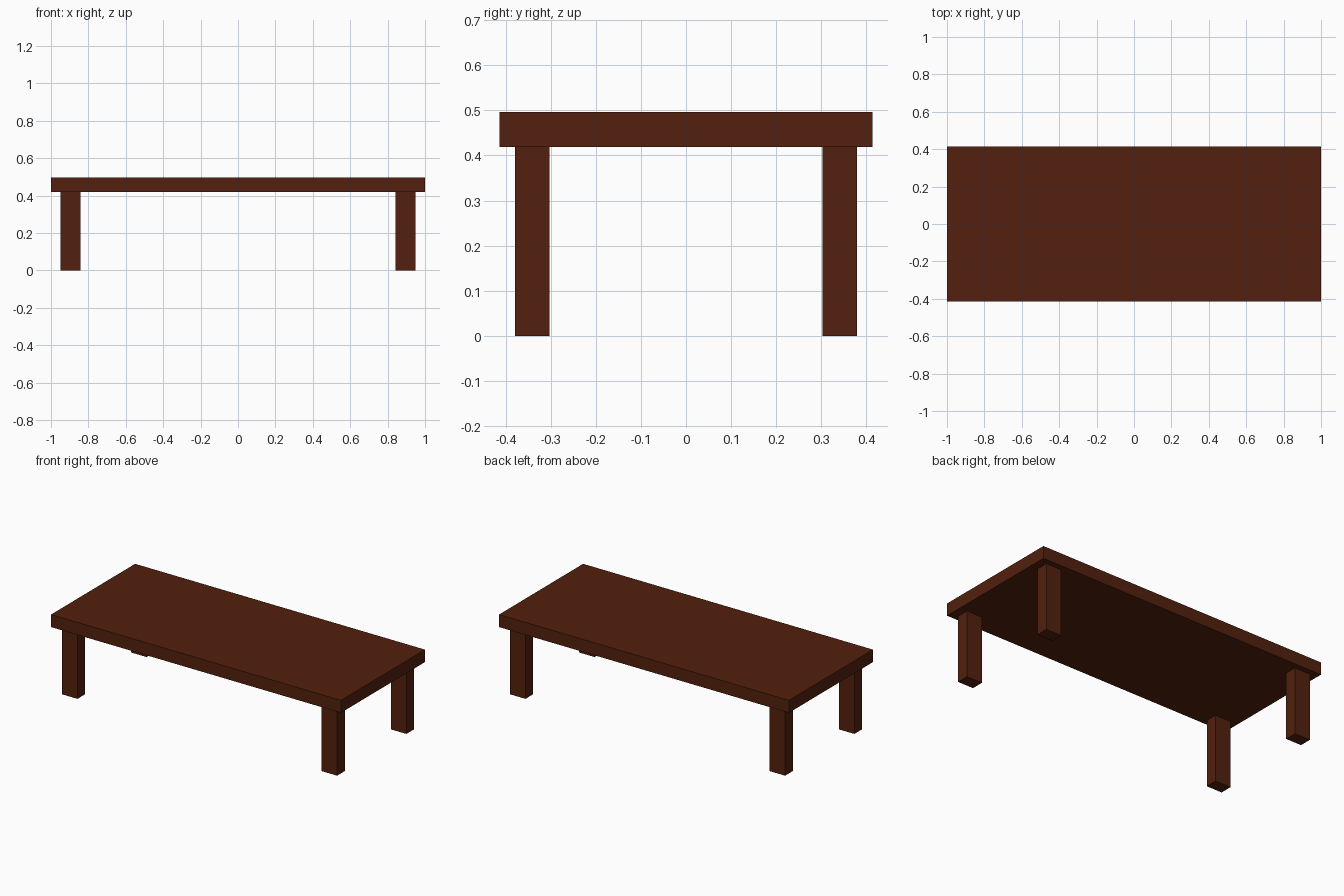
import bpy

default = bpy.data.objects.get("Cube")
if default:
    bpy.data.objects.remove(default, do_unlink=True)

# Dark brown wood
COLOUR = (0.085, 0.0145, 0.004, 1)
wood = bpy.data.materials.new("dark_brown_wood")
wood.use_nodes = True
wood.diffuse_color = COLOUR
wood.node_tree.nodes["Principled BSDF"].inputs["Base Color"].default_value = COLOUR


def box(name, centre, size):
    bpy.ops.mesh.primitive_cube_add(size=1, location=centre)
    obj = bpy.context.object
    obj.name = name
    obj.scale = size
    bpy.ops.object.transform_apply(location=False, rotation=False, scale=True)
    obj.data.materials.append(wood)
    return obj


HEIGHT = 0.497
THICKNESS = 0.078
LEG_HEIGHT = HEIGHT - THICKNESS

# Table top slab
box("table_top", (0, 0, HEIGHT - THICKNESS / 2), (2, 0.828, THICKNESS))

# Four legs, set in from the corners
for side, sx in (("left", 1), ("right", -1)):
    for end, sy in (("front", -1), ("back", 1)):
        box(f"{end}_{side}_leg",
            (sx * 0.896, sy * 0.341, LEG_HEIGHT / 2),
            (0.107, 0.076, LEG_HEIGHT))
